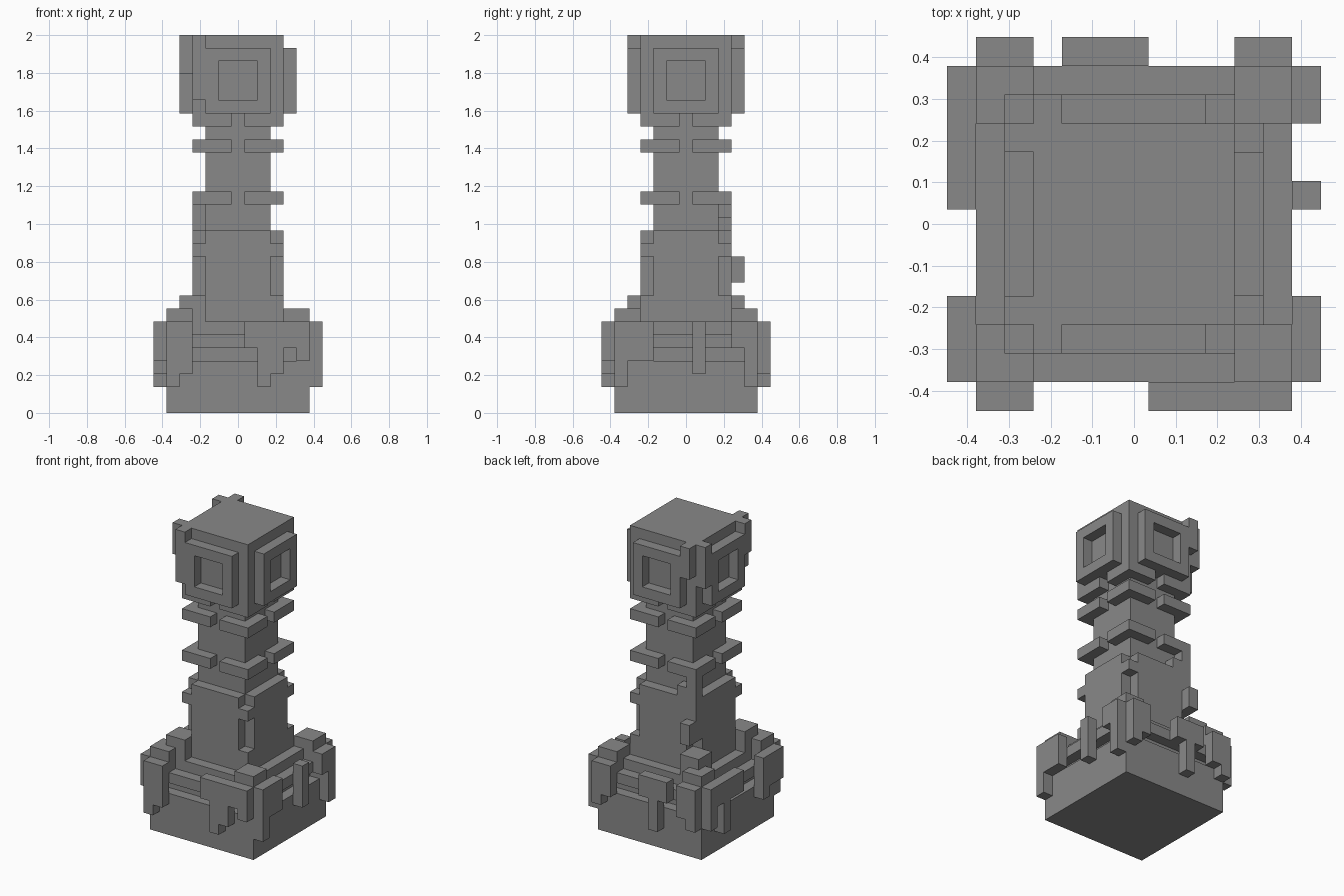
import bpy, bmesh, math
from mathutils import Vector

cube = bpy.data.objects.get("Cube")
if cube:
    bpy.data.objects.remove(cube, do_unlink=True)

U = 2 / 29          # block edge length
cells = {}          # (x, y, z) block -> part name

stone = bpy.data.materials.new("grey_stone")
stone.use_nodes = True
GREY = (0.25, 0.25, 0.25, 1)
stone.diffuse_color = GREY
stone.node_tree.nodes["Principled BSDF"].inputs["Base Color"].default_value = GREY


def block(xs, ys, zs):
    """All blocks in inclusive x and y ranges, z from bottom up to top."""
    return [(x, y, z) for x in range(xs[0], xs[1] + 1)
            for y in range(ys[0], ys[1] + 1) for z in range(*zs)]


def fill(part, xs, ys, zs):
    for c in block(xs, ys, zs):
        cells.setdefault(c, part)


def carve(xs, ys, zs):
    for c in block(xs, ys, zs):
        cells.pop(c, None)


def square(part, r, zs):
    fill(part, (-r, r), (-r, r), zs)


def drip(side, a, b, bottom, top=7):
    """Overhanging growth on one side of the base, from a to b along it."""
    if side in "fb":
        d = -6 if side == "f" else 6
        fill("base_overgrowth", (a, b), (d, d), (bottom, top))
    else:
        d = -6 if side == "l" else 6
        fill("base_overgrowth", (d, d), (a, b), (bottom, top))


corners = [(sx, sy) for sx in (-1, 1) for sy in (-1, 1)]

# Base: plinth, groove, slab and stepped ledge
square("base", 5, (0, 4))
square("base", 4, (4, 5))
square("base", 5, (5, 6))
square("base", 4, (6, 7))
for sx, sy in corners:
    fill("base", (5 * sx, 5 * sx), (5 * sy, 5 * sy), (4, 5))
    xs, ys = sorted((4 * sx, 5 * sx)), sorted((4 * sy, 5 * sy))
    fill("base_corners", xs, ys, (6, 8))

# Uneven growth hanging over the base edge
for side, a, b, bottom in [
        ("f", -5, -5, 2), ("f", -4, -4, 3), ("f", 1, 1, 5), ("f", 2, 2, 2),
        ("f", 3, 3, 3), ("f", 4, 4, 5), ("f", 5, 5, 4),
        ("r", -5, -5, 2), ("r", -4, -3, 4), ("r", 1, 1, 3),
        ("r", 4, 4, 5), ("r", 5, 5, 2),
        ("b", 5, 5, 3), ("b", 4, 4, 4), ("b", 0, 0, 5), ("b", -1, -1, 2),
        ("b", -2, -2, 5), ("b", -4, -4, 4), ("b", -5, -5, 3),
        ("l", 5, 5, 3), ("l", 4, 4, 5), ("l", 3, 3, 2), ("l", 1, 2, 5),
        ("l", -3, -3, 3), ("l", -5, -4, 4)]:
    drip(side, a, b, bottom)

# Lower body with notched corners
square("lower_body", 3, (7, 14))
for sx, sy in corners:
    for zs in ((9, 12), (13, 14)):
        carve((3 * sx, 3 * sx), (3 * sy, 3 * sy), zs)
for sy in (-1, 1):
    fill("lower_body", (-4, -3), sorted((4 * sy, 3 * sy)), (7, 9))
fill("body_growth", (-3, -3), (3, 4), (10, 12))
fill("body_growth", (-3, -3), (3, 3), (13, 16))
fill("body_growth", (-2, -2), (3, 3), (14, 15))

# Shaft with split rings
square("shaft", 2, (14, 23))
for z in (16, 20, 22):
    for sx, sy in corners:
        fill("shaft_rings", sorted((sx, 3 * sx)), sorted((sy, 3 * sy)), (z, z + 1))

# Head: cube with a window frame on each side
square("head", 3, (23, 29))
for d in (-4, 4):
    fill("head_frames", (-2, 2), (d, d), (23, 28))
    fill("head_frames", (d, d), (-2, 2), (23, 28))
    carve((-1, 1), (d, d), (24, 27))
    carve((d, d), (-1, 1), (24, 27))
fill("head_growth", (-3, -3), (-4, -4), (24, 29))
fill("head_growth", (-4, -4), (-3, -3), (26, 29))
fill("head_growth", (-3, -3), (4, 4), (26, 29))
fill("head_growth", (-4, -4), (3, 3), (25, 29))


def build(part):
    """Mesh the exposed block faces of one part."""
    bm = bmesh.new()
    verts = {}
    for (x, y, z), owner in cells.items():
        if owner != part:
            continue
        centre = Vector((x, y, z + 0.5))
        for axis in range(3):
            for s in (-1, 1):
                n = Vector((0, 0, 0))
                n[axis] = s
                if (x + int(n.x), y + int(n.y), z + int(n.z)) in cells:
                    continue
                u = Vector((0, 0, 0))
                u[(axis + 1) % 3] = 0.5
                v = n.cross(u)
                quad = []
                for p in (-u - v, u - v, u + v, v - u):
                    co = centre + n / 2 + p
                    key = tuple(round(c * 2) for c in co)
                    if key not in verts:
                        verts[key] = bm.verts.new(co * U)
                    quad.append(verts[key])
                bm.faces.new(quad)
    bmesh.ops.dissolve_limit(bm, angle_limit=math.radians(1),
                             verts=bm.verts[:], edges=bm.edges[:])
    mesh = bpy.data.meshes.new(part)
    bm.to_mesh(mesh)
    bm.free()
    mesh.materials.append(stone)
    bpy.context.collection.objects.link(bpy.data.objects.new(part, mesh))


for part in dict.fromkeys(cells.values()):
    build(part)
